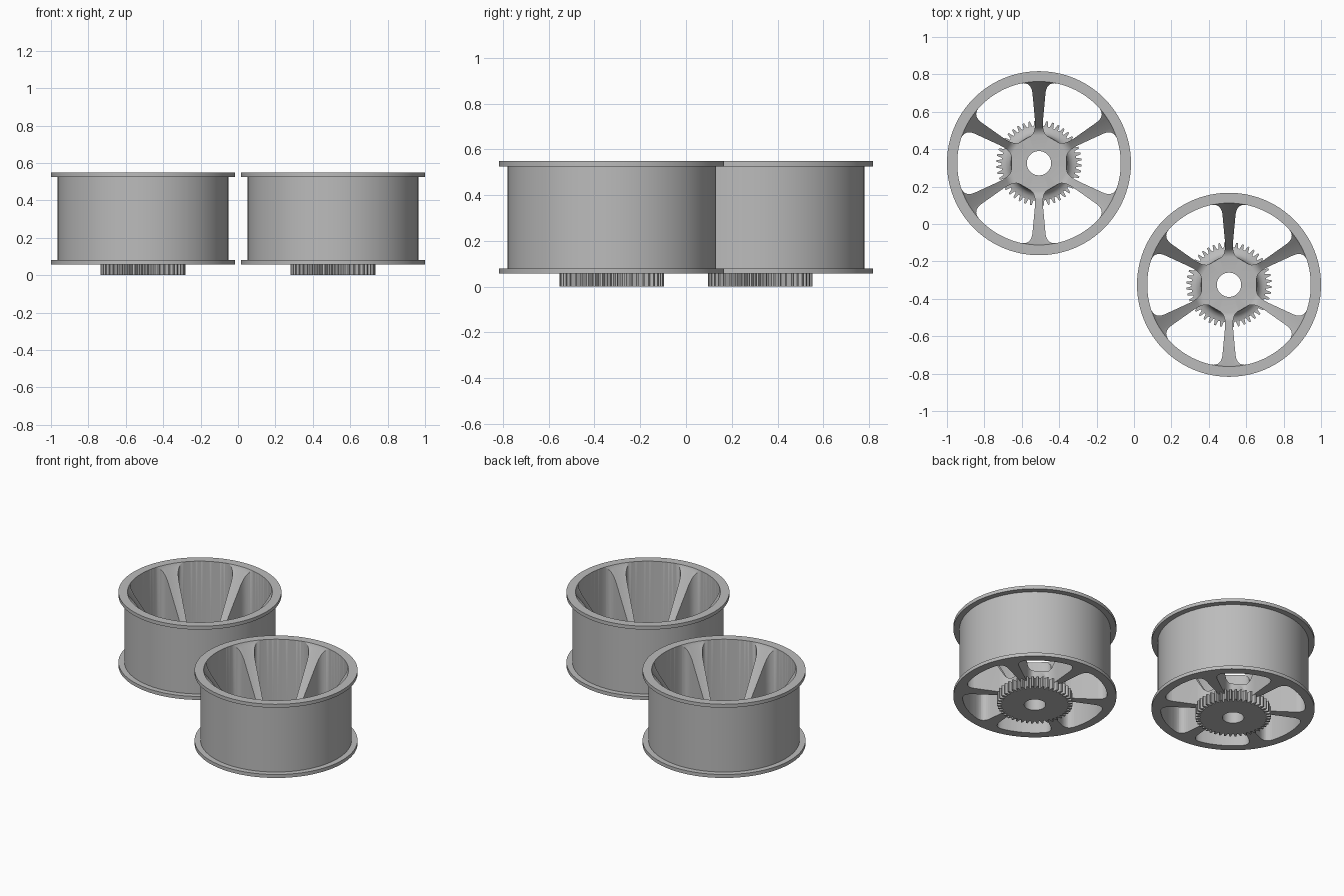
import bpy, bmesh, math
from mathutils import Vector

if "Cube" in bpy.data.objects:
    bpy.data.objects.remove(bpy.data.objects["Cube"])

grey = bpy.data.materials.new("plain_grey")
grey.diffuse_color = (0.5, 0.5, 0.5, 1)
grey.use_nodes = True
grey.node_tree.nodes["Principled BSDF"].inputs["Base Color"].default_value = grey.diffuse_color
CENTRES = [(-0.508, 0.325), (0.508, -0.325)]
HOLE = 0.065


def finish(name, bm, smooth=True):
    bmesh.ops.recalc_face_normals(bm, faces=bm.faces)
    me = bpy.data.meshes.new(name)
    bm.to_mesh(me)
    bm.free()
    me.materials.append(grey)
    ob = bpy.data.objects.new(name, me)
    bpy.context.collection.objects.link(ob)
    if smooth:
        shade(ob)
    return ob


def shade(ob):
    bpy.ops.object.select_all(action='DESELECT')
    bpy.context.view_layer.objects.active = ob
    ob.select_set(True)
    bpy.ops.object.shade_smooth_by_angle(angle=math.radians(30))


def skin(name, rings):
    """Join closed rings of points in a loop, first to last to first."""
    bm = bmesh.new()
    vs = [[bm.verts.new(p) for p in ring] for ring in rings]
    n = len(vs[0])
    for a, b in zip(vs, vs[1:] + vs[:1]):
        for i in range(n):
            j = (i + 1) % n
            bm.faces.new((a[i], a[j], b[j], b[i]))
    return finish(name, bm)


def circle(r, z, n):
    return [(r * math.cos(math.tau * i / n), r * math.sin(math.tau * i / n), z) for i in range(n)]


def lathe(name, profile, n=96):
    return skin(name, [circle(r, z, n) for r, z in profile])


def bezier(a, c, b, n=8):
    return [a * (1 - t) ** 2 + c * 2 * t * (1 - t) + b * t * t
            for t in (i / n for i in range(n + 1))]


def window_outline():
    """Rounded opening between two spokes, centred on +x."""
    def edge(r, half_width):
        a = math.radians(30)
        return Vector((r * math.cos(a) + half_width * math.sin(a),
                       r * math.sin(a) - half_width * math.cos(a)))

    def rim(a):
        return Vector((0.437 * math.cos(a), 0.437 * math.sin(a)))
    inner = bezier(Vector((0.148, 0.035)), Vector((0.150, 0.068)), edge(0.235, 0.022))
    corner = edge(0.435, 0.038)
    stop = math.atan2(corner.y, corner.x) - 0.13
    outer = bezier(edge(0.365, 0.034), corner, rim(stop))
    arc = [rim(stop * (1 - i / 8)) for i in range(1, 8)]
    half = inner + outer + arc
    return half + [rim(0)] + [Vector((p.x, -p.y)) for p in reversed(half)]


# Spoked wheel body: rims, drum wall and steep inner bowl
body = lathe("wheel_left", [
    (HOLE, 0.057), (0.492, 0.057), (0.492, 0.08), (0.456, 0.08), (0.456, 0.525),
    (0.492, 0.525), (0.492, 0.548), (0.437, 0.548), (0.43, 0.53),
    (0.195, 0.18), (0.185, 0.165), (0.165, 0.152), (0.15, 0.15), (HOLE, 0.15)])

# Cutter with six windows
bm = bmesh.new()
for k in range(6):
    a = math.radians(60 * k)
    c, s = math.cos(a), math.sin(a)
    rows = [[bm.verts.new((p.x * c - p.y * s, p.x * s + p.y * c, z)) for p in window_outline()]
            for z in (0.0, 0.7)]
    n = len(rows[0])
    bm.faces.new(rows[0])
    bm.faces.new(rows[1])
    for i in range(n):
        j = (i + 1) % n
        bm.faces.new((rows[0][i], rows[0][j], rows[1][j], rows[1][i]))
cutter = finish("window_cutter", bm, False)
cutter.hide_render = True

mod = body.modifiers.new("windows", 'BOOLEAN')
mod.operation, mod.solver, mod.object = 'DIFFERENCE', 'EXACT', cutter
bpy.context.view_layer.objects.active = body
bpy.ops.object.modifier_apply(modifier=mod.name)
bpy.data.objects.remove(cutter)
shade(body)

# Curved collar joining hub and gear
collar = lathe("hub_collar_left", [
    (0.10, 0.06), (0.2, 0.06), (0.2, 0.072), (0.182, 0.077), (0.166, 0.088),
    (0.155, 0.105), (0.149, 0.14), (0.10, 0.14)])

# Drive gear under the hub
TEETH = 44
outline = []
for t in range(TEETH):
    for f, r in ((0.0, 0.2), (0.28, 0.2), (0.5, 0.228), (0.78, 0.228)):
        a = math.tau * (t + f) / TEETH
        outline.append((r * math.cos(a), r * math.sin(a)))
gear = skin("gear_left", [
    circle(HOLE, 0, 4 * TEETH), [(x, y, 0) for x, y in outline],
    [(x, y, 0.07) for x, y in outline], circle(HOLE, 0.07, 4 * TEETH)])

# Place the first wheel and copy it for the second
for ob in (body, collar, gear):
    twin = ob.copy()
    twin.name = ob.name.replace("left", "right")
    bpy.context.collection.objects.link(twin)
    ob.location = (*CENTRES[0], 0)
    twin.location = (*CENTRES[1], 0)
